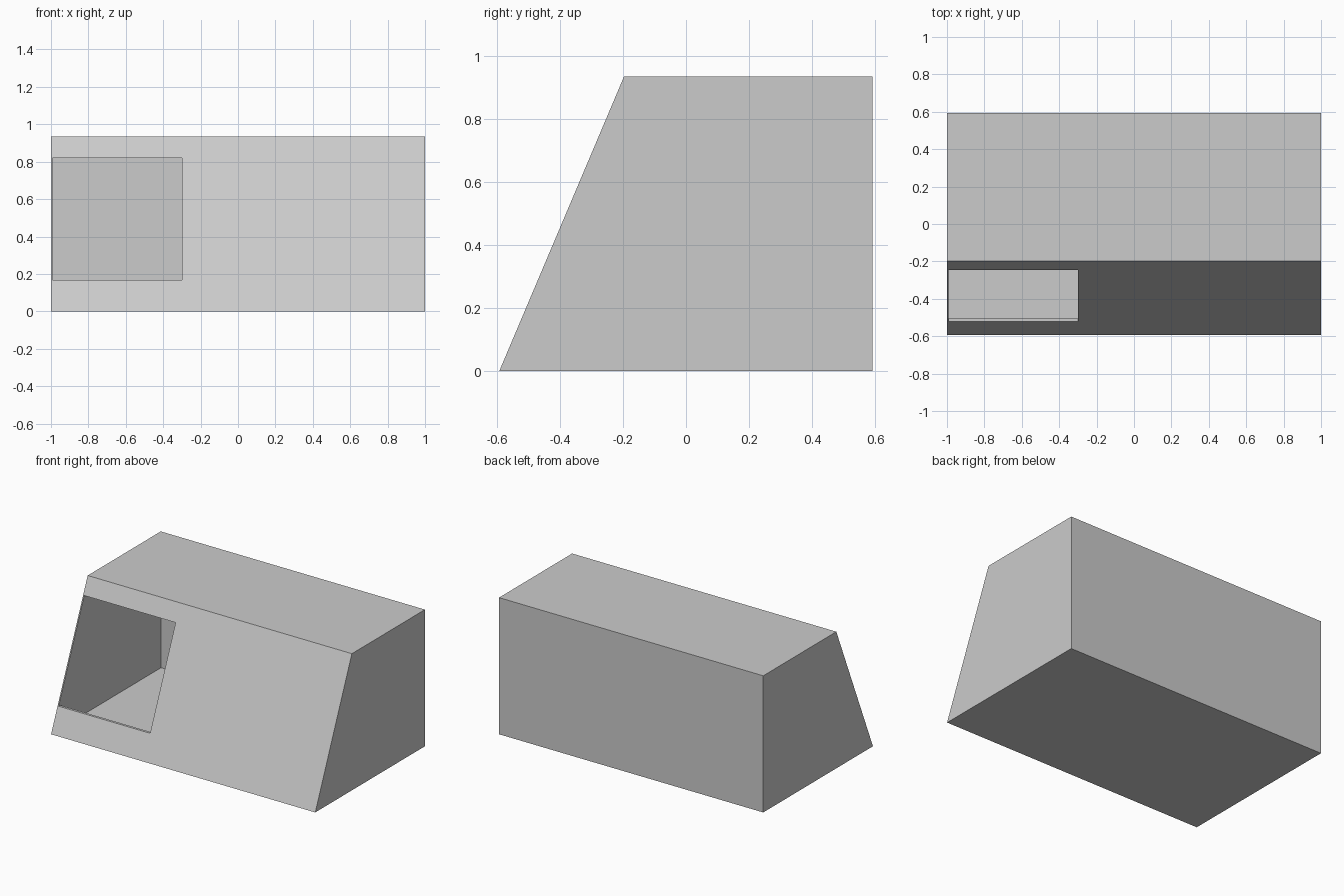
import bpy
import bmesh

cube = bpy.data.objects.get("Cube")
if cube:
    bpy.data.objects.remove(cube, do_unlink=True)

grey = bpy.data.materials.new("light_grey")
grey.use_nodes = True
grey.diffuse_color = (0.6, 0.6, 0.6, 1)
grey.node_tree.nodes["Principled BSDF"].inputs["Base Color"].default_value = (0.6, 0.6, 0.6, 1)


def prism(name, profile, x0, x1):
    """Extrude a (y, z) profile along x."""
    bm = bmesh.new()
    face = bm.faces.new([bm.verts.new((x0, y, z)) for y, z in profile])
    side = bmesh.ops.extrude_face_region(bm, geom=[face])["geom"]
    verts = [v for v in side if isinstance(v, bmesh.types.BMVert)]
    bmesh.ops.translate(bm, verts=verts, vec=(x1 - x0, 0, 0))
    bmesh.ops.recalc_face_normals(bm, faces=bm.faces[:])
    mesh = bpy.data.meshes.new(name)
    bm.to_mesh(mesh)
    bm.free()
    mesh.materials.append(grey)
    obj = bpy.data.objects.new(name, mesh)
    bpy.context.scene.collection.objects.link(obj)
    return obj


def cut(target, cutter):
    """Subtract the cutter, bake the result and discard the cutter."""
    cutter.hide_render = True
    mod = target.modifiers.new("cut", "BOOLEAN")
    mod.operation = "DIFFERENCE"
    mod.solver = "EXACT"
    mod.object = cutter
    bpy.context.view_layer.objects.active = target
    bpy.ops.object.modifier_apply(modifier=mod.name)
    bpy.data.objects.remove(cutter, do_unlink=True)


# Outer body with a sloping front
depth, height, ridge = 0.593, 0.935, -0.197
body = prism("sloped_housing",
             [(-depth, 0), (depth, 0), (depth, height), (ridge, height)], -1, 1)

# Thin-walled hollow inside, with a slightly thicker front panel
wall, panel = 0.007, 0.017
slope = (ridge + depth) / height


def inner_front(z):
    return -depth + slope * z + panel


low, high = wall, height - wall
cut(body, prism("cavity_cutter",
                [(inner_front(low), low), (depth - wall, low),
                 (depth - wall, high), (inner_front(high), high)],
                -1 + wall, 1 - wall))

# Rectangular opening through the front panel
cut(body, prism("opening_cutter",
                [(-0.8, 0.167), (0, 0.167), (0, 0.819), (-0.8, 0.819)],
                -0.992, -0.3))
